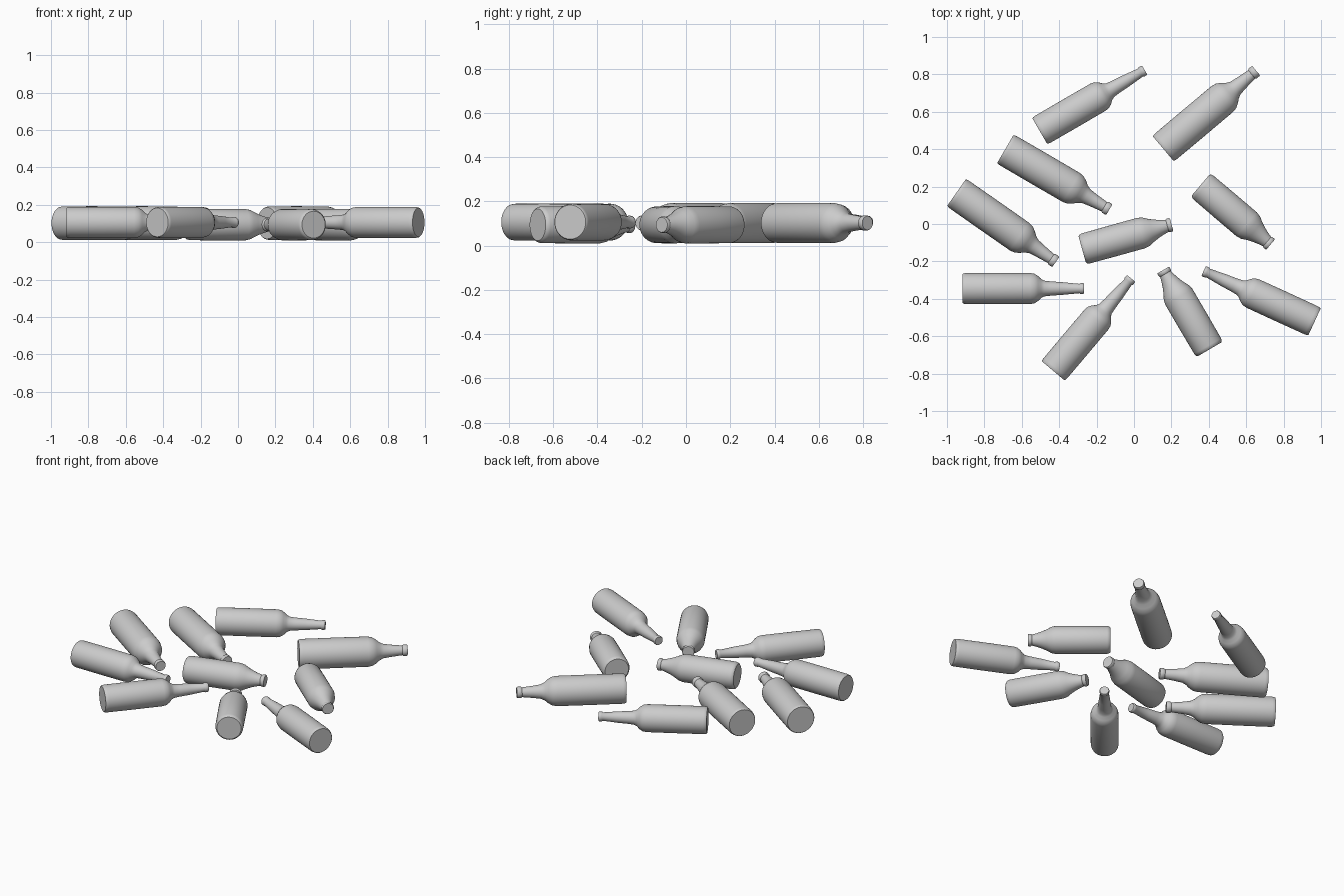
import bpy, bmesh, math
from mathutils import Vector

if "Cube" in bpy.data.objects:
    bpy.data.objects.remove(bpy.data.objects["Cube"])

SIDES = 40

# profiles: (distance from base, radius); lying height of the axis
SLIM = (0.106, [(0, .077), (.005, .081), (.02, .083), (.19, .0835), (.36, .083), (.383, .079),
                (.402, .067), (.418, .051), (.435, .042), (.47, .038), (.53, .034),
                (.622, .025), (.628, .029), (.643, .029), (.648, .026)])
STOUT = (0.102, [(0, .084), (.006, .088), (.02, .090), (.2, .0905), (.41, .090), (.437, .085),
                 (.46, .071), (.48, .054), (.503, .043), (.55, .036), (.615, .029),
                 (.621, .034), (.64, .034), (.646, .031)])
SHORT = (0.094, [(0, .072), (.006, .079), (.02, .083), (.17, .084), (.325, .084), (.352, .078),
                 (.38, .063), (.408, .051), (.44, .040), (.468, .033), (.473, .037),
                 (.487, .037), (.492, .034)])


def bottle(name, kind, base, mouth):
    """Lathe a profile along the line from base to mouth (top-view points)."""
    z, profile = kind
    a = Vector((*base, z))
    d = Vector((*mouth, z)) - a
    scale = d.length / profile[-1][0]
    d.normalize()
    side = Vector((-d.y, d.x, 0))
    up = Vector((0, 0, 1))
    bm = bmesh.new()
    rings = []
    for s, r in profile:
        ring = []
        for i in range(SIDES):
            t = 2 * math.pi * i / SIDES
            ring.append(bm.verts.new(a + d * s * scale + (side * math.cos(t) + up * math.sin(t)) * r))
        rings.append(ring)
    for lo, hi in zip(rings, rings[1:]):
        for i in range(SIDES):
            j = (i + 1) % SIDES
            bm.faces.new((lo[i], lo[j], hi[j], hi[i]))
    # flat base and mouth
    bm.faces.new(rings[0])
    bm.faces.new(rings[-1])
    bmesh.ops.recalc_face_normals(bm, faces=bm.faces)
    me = bpy.data.meshes.new(name)
    bm.to_mesh(me)
    bm.free()
    ob = bpy.data.objects.new(name, me)
    bpy.context.collection.objects.link(ob)
    bpy.ops.object.select_all(action='DESELECT')
    ob.select_set(True)
    bpy.context.view_layer.objects.active = ob
    bpy.ops.object.shade_smooth_by_angle(angle=math.radians(40))


# scattered bottles: base centre, mouth centre
groups = {
    "slim_bottle": (SLIM, [((-.504, .497), (.057, .823)), ((-.917, -.345), (-.266, -.345)),
                           ((-.432, -.785), (-.015, -.291)), ((.965, -.523), (.372, -.251))]),
    "stout_bottle": (STOUT, [((.156, .403), (.653, .820)), ((-.688, .401), (-.132, .077)),
                             ((-.949, .168), (-.418, -.203))]),
    "short_bottle": (SHORT, [((-.277, -.136), (.201, -.003)), ((.356, .208), (.730, -.110)),
                             ((.404, -.670), (.156, -.246))]),
}
for name, (kind, places) in groups.items():
    for n, (base, mouth) in enumerate(places, 1):
        bottle(f"{name}_{n}", kind, base, mouth)
